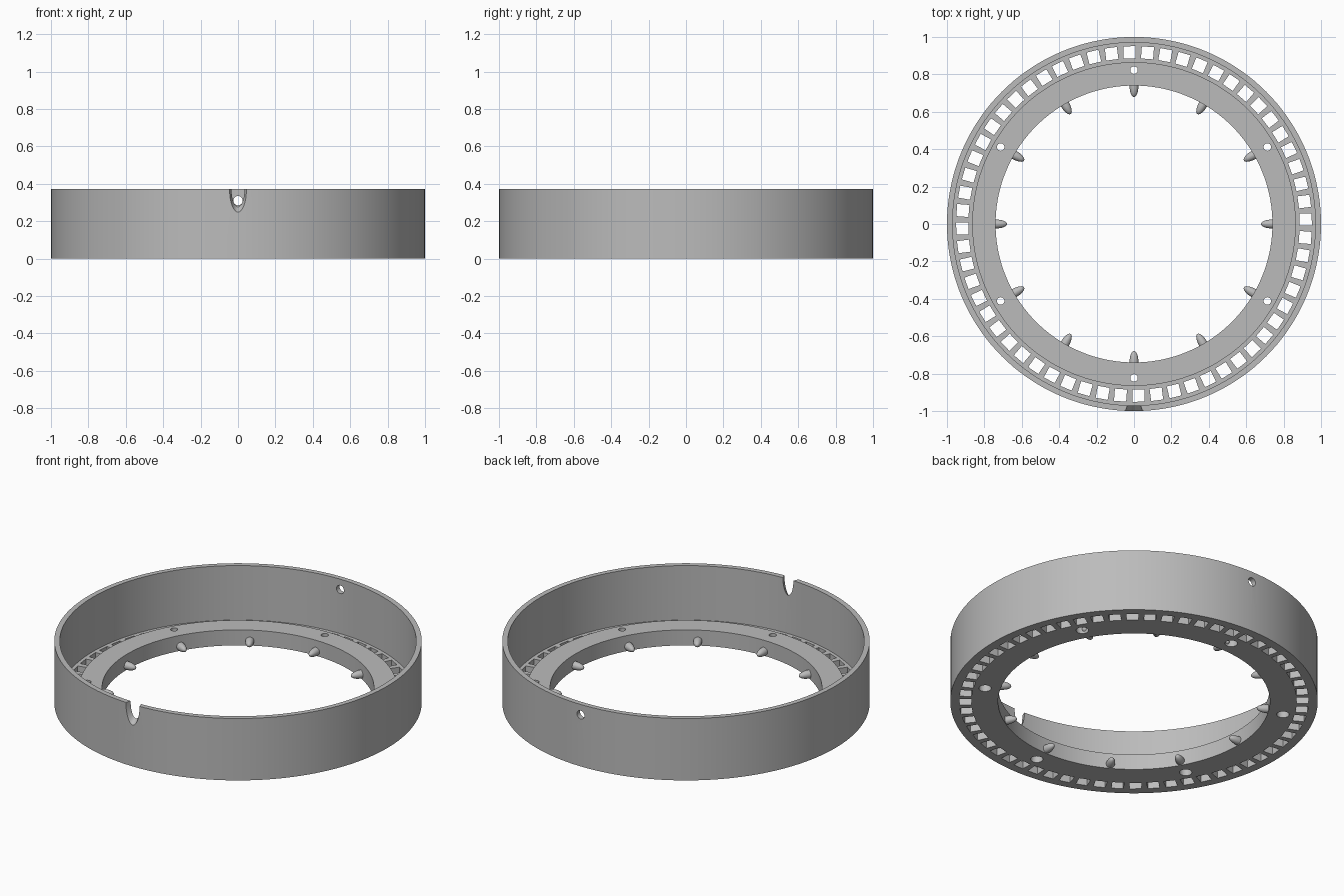
import bpy, bmesh
from math import pi, cos, sin, radians
from mathutils import Matrix, Vector

cube = bpy.data.objects.get("Cube")
if cube:
    bpy.data.objects.remove(cube)

grey = bpy.data.materials.new("plain grey")
GREY = (0.50, 0.50, 0.50, 1)
grey.diffuse_color = GREY
grey.use_nodes = True
grey.node_tree.nodes["Principled BSDF"].inputs["Base Color"].default_value = GREY

HEIGHT, FLOOR, FLANGE = 0.372, 0.045, 0.093
SEGMENTS = 144


def make_object(name, bm):
    bmesh.ops.recalc_face_normals(bm, faces=bm.faces)
    mesh = bpy.data.meshes.new(name)
    bm.to_mesh(mesh)
    bm.free()
    mesh.materials.append(grey)
    obj = bpy.data.objects.new(name, mesh)
    bpy.context.collection.objects.link(obj)
    return obj


def activate(obj):
    bpy.ops.object.select_all(action='DESELECT')
    obj.select_set(True)
    bpy.context.view_layer.objects.active = obj


def around(angle, radius, z=0):
    """Place something on the ring, with its x axis pointing outwards."""
    return Matrix.Rotation(angle, 4, 'Z') @ Matrix.Translation((radius, 0, z))


def cylinder(bm, matrix, r1, r2, depth, sides=24):
    bmesh.ops.create_cone(bm, cap_ends=True, segments=sides, radius1=r1,
                          radius2=r2, depth=depth, matrix=matrix)


def cut(target, name, bm):
    cutter = make_object(name, bm)
    cutter.hide_render = True
    mod = target.modifiers.new(name, 'BOOLEAN')
    mod.operation, mod.solver, mod.object = 'DIFFERENCE', 'EXACT', cutter
    activate(target)
    bpy.ops.object.modifier_apply(modifier=name)
    bpy.data.objects.remove(cutter)


# Housing: outer wall, thin floor and raised inner flange as one turned profile
profile = [(1, 0), (1, HEIGHT), (0.97, HEIGHT), (0.97, FLOOR),
           (0.865, FLOOR), (0.865, FLANGE), (0.74, FLANGE), (0.74, 0)]
bm = bmesh.new()
rings = []
for i in range(SEGMENTS):
    a = 2 * pi * i / SEGMENTS
    rings.append([bm.verts.new((r * cos(a), r * sin(a), z)) for r, z in profile])
for i, ring in enumerate(rings):
    following = rings[(i + 1) % SEGMENTS]
    for j in range(len(profile)):
        k = (j + 1) % len(profile)
        bm.faces.new((ring[j], following[j], following[k], ring[k]))
housing = make_object("ring_housing", bm)

# Square vent slots through the floor
bm = bmesh.new()
for i in range(60):
    place = around(radians(6 * i + 1.5), 0.918, FLOOR / 2)
    bmesh.ops.create_cube(bm, size=1, matrix=place @ Matrix.Diagonal((0.065, 0.065, 0.2, 1)))
cut(housing, "slot_cutter", bm)

# Screw holes through the flange, counterbored underneath
bm = bmesh.new()
for i in range(6):
    cylinder(bm, around(radians(60 * i + 30), 0.823, 0.05), 0.02, 0.02, 0.3)
cut(housing, "screw_hole_cutter", bm)
bm = bmesh.new()
for i in range(6):
    cylinder(bm, around(radians(60 * i + 30), 0.823, 0), 0.034, 0.034, 0.08)
cut(housing, "counterbore_cutter", bm)

# Round hole in the back wall
bm = bmesh.new()
cylinder(bm, Matrix.Translation((0, 0.985, 0.31)) @ Matrix.Rotation(pi / 2, 4, 'X'),
         0.025, 0.025, 0.1)
cut(housing, "back_hole_cutter", bm)

# Tapered cable notch in the front rim, wider on the outside
bm = bmesh.new()
cylinder(bm, Matrix.Translation((0, -0.985, HEIGHT)) @ Matrix.Diagonal((1, 1, 2.7, 1))
         @ Matrix.Rotation(pi / 2, 4, 'X'), 0.03, 0.051, 0.06, 40)
cut(housing, "notch_cutter", bm)

activate(housing)
bpy.ops.object.shade_smooth_by_angle(angle=radians(30))

# Rounded pegs pointing into the opening
for i in range(12):
    bm = bmesh.new()
    bmesh.ops.create_uvsphere(bm, u_segments=24, v_segments=16, radius=1,
                              matrix=around(radians(30 * i), 0.74, 0.027)
                              @ Matrix.Diagonal((0.062, 0.024, 0.024, 1)))
    peg = make_object(f"peg_{i + 1}", bm)
    activate(peg)
    bpy.ops.object.shade_smooth()
